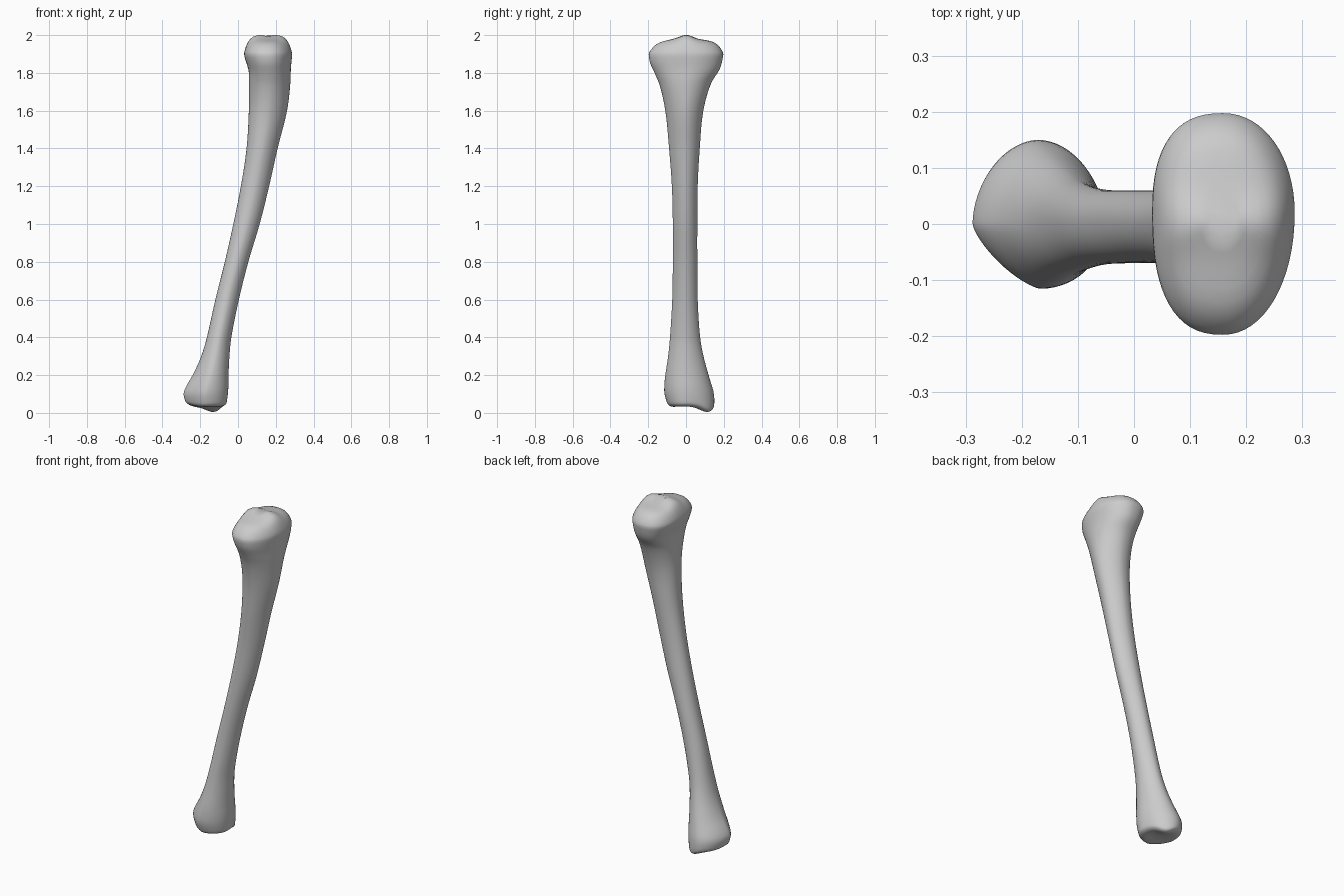
import bpy
import bmesh
from math import sin, cos, pi, exp

cube = bpy.data.objects.get("Cube")
if cube:
    bpy.data.objects.remove(cube, do_unlink=True)

SEGMENTS = 64
RINGS = 110

# Outline stations up the bone: height, inner x, outer x, front y, rear y
STATIONS = [
    (.05, -.28, -.06, -.10, .15),
    (.10, -.29, -.053, -.115, .15),
    (.15, -.27, -.05, -.115, .135),
    (.2, -.24, -.05, -.11, .12),
    (.3, -.195, -.045, -.095, .093),
    (.4, -.165, -.035, -.085, .075),
    (.6, -.12, .005, -.073, .062),
    (.8, -.07, .055, -.07, .06),
    (1, -.025, .115, -.07, .06),
    (1.2, .015, .165, -.075, .062),
    (1.4, .045, .21, -.09, .073),
    (1.6, .057, .26, -.11, .092),
    (1.75, .057, .278, -.145, .135),
    (1.82, .05, .28, -.185, .18),
    (1.9, .03, .288, -.2, .2),
]


def bump(x, y, cx, cy, radius):
    """Soft round hill used for swellings and hollows."""
    return exp(-((x - cx) ** 2 + (y - cy) ** 2) / radius ** 2)


def ramp(value, low, high):
    t = min(1, max(0, (value - low) / (high - low)))
    return t * t * (3 - 2 * t)


def outline_at(z):
    """Smoothly interpolate the station table at a height."""
    last = len(STATIONS) - 1
    i = max(k for k in range(last) if STATIONS[k][0] <= z or k == 0)
    a, b = STATIONS[i], STATIONS[i + 1]
    before, after = STATIONS[max(i - 1, 0)], STATIONS[min(i + 2, last)]
    span = b[0] - a[0]
    t = (z - a[0]) / span
    result = []
    for k in range(1, len(a)):
        m0 = (b[k] - before[k]) / (b[0] - before[0]) * span
        m1 = (after[k] - a[k]) / (after[0] - a[0]) * span
        d = b[k] - a[k]
        result.append(a[k] + t * (m0 + t * (3 * d - 2 * m0 - m1 + t * (m0 + m1 - 2 * d))))
    return result


def section(z):
    """Cross-section with its own roundness in each quarter."""
    left, right, front, rear = outline_at(z)
    cx = (left + right) / 2
    cy = .02 * ramp(z, 1.7, 1.9)
    head, foot = ramp(z, 1.6, 1.9), 1 - ramp(z, .1, .4)
    points = []
    for i in range(SEGMENTS):
        angle = 2 * pi * i / SEGMENTS
        c, s = cos(angle), sin(angle)
        if c > 0:
            power = 1.75 + .3 * head + .2 * foot
        else:
            power = 2.1 + .4 * head - foot * (.75 if s < 0 else .25)
        reach_x = right - cx if c > 0 else cx - left
        reach_y = rear - cy if s > 0 else cy - front
        x = reach_x * abs(c) ** (2 / power) * (1 if c > 0 else -1)
        y = reach_y * abs(s) ** (2 / power) * (1 if s > 0 else -1)
        # Hollow beneath the lip of the head, on the inner and front sides
        pinch = 1 - .05 * exp(-((z - 1.81) / .03) ** 2) * (max(0, -s) ** 2 + max(0, -c) ** 4)
        points.append((cx + x * pinch, cy + y * pinch))
    return points, (cx, cy)


def foot_shift(x, y):
    """Shape of the lower joint surface: hooked tip, raised edge, hollow."""
    return (.012 * bump(x, y, -.28, 0, .07) + .012 * bump(x, y, -.15, 0, .06)
            - .034 * bump(x, y, -.12, .13, .06))


def head_height(x, y):
    """Shape of the upper joint surface: two shallow dishes with a ridge."""
    return .074 + .028 * exp(-(y / .05) ** 2) - .25 * max(0, x - .2) ** 2


rings = []
low, high = STATIONS[0][0], STATIONS[-1][0]
caps = [.985, .95, .9, .83, .74, .62, .48, .32, .16]

# Lower joint surface, from its centre to its rim
points, centre = section(low)
for s in reversed(caps):
    ring = [(centre[0] + (x - centre[0]) * s, centre[1] + (y - centre[1]) * s) for x, y in points]
    rings.append([(x, y, low - .023 * (1 - s ** 8) + foot_shift(x, y)) for x, y in ring])

# Shaft with both flared ends
for i in range(RINGS + 1):
    z = low + (high - low) * i / RINGS
    fade = 1 - ramp(z, low, .13)
    rings.append([(x, y, z + fade * foot_shift(x, y)) for x, y in section(z)[0]])

# Upper joint surface, from its rim to its centre
points, centre = section(high)
for s in caps:
    ring = [(centre[0] + (x - centre[0]) * s, centre[1] + (y - centre[1]) * s) for x, y in points]
    rings.append([(x, y, high + head_height(x, y) * (1 - s ** 6)) for x, y in ring])

# Skin the rings
bm = bmesh.new()
loops = [[bm.verts.new(p) for p in ring] for ring in rings]
for a, b in zip(loops, loops[1:]):
    for i in range(SEGMENTS):
        j = (i + 1) % SEGMENTS
        bm.faces.new((a[i], a[j], b[j], b[i]))
bm.faces.new(reversed(loops[0]))
bm.faces.new(loops[-1])
bmesh.ops.recalc_face_normals(bm, faces=bm.faces)
mesh = bpy.data.meshes.new("shin_bone")
bm.to_mesh(mesh)
bm.free()
bone = bpy.data.objects.new("shin_bone", mesh)
bpy.context.collection.objects.link(bone)

# Soften the quarter seams
soften = bone.modifiers.new("soften", 'SMOOTH')
soften.factor = .5
soften.iterations = 6

material = bpy.data.materials.new("bone_grey")
material.use_nodes = True
colour = (.6, .6, .6, 1)
material.diffuse_color = colour
material.node_tree.nodes["Principled BSDF"].inputs["Base Color"].default_value = colour
mesh.materials.append(material)

bpy.context.view_layer.objects.active = bone
bone.select_set(True)
bpy.ops.object.shade_smooth()
